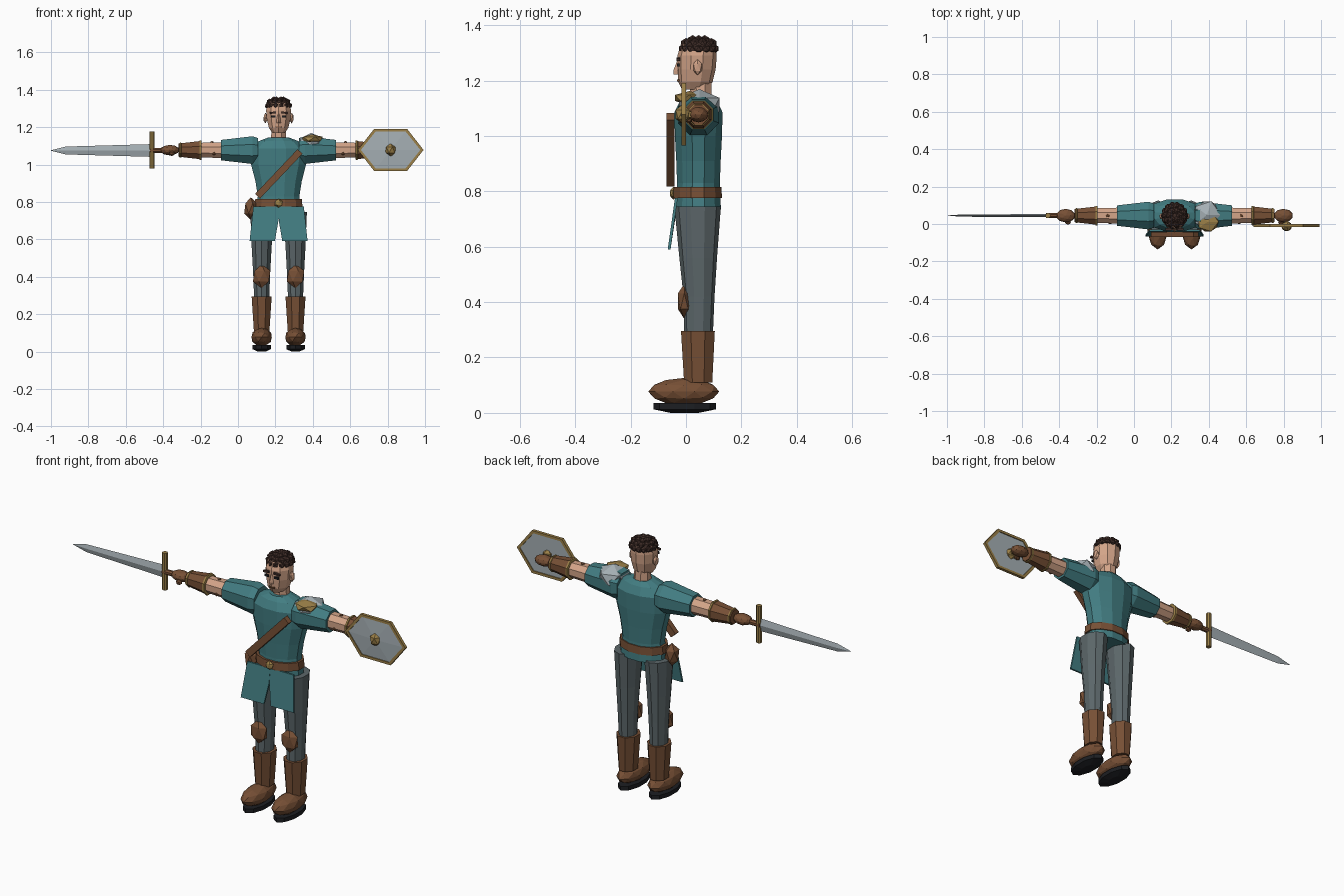
import bpy, bmesh, math
from mathutils import Vector, Matrix

if "Cube" in bpy.data.objects:
    bpy.data.objects.remove(bpy.data.objects["Cube"])

CX, CY, AZ = 0.217, 0.045, 1.077      # body centre line and arm height


def mat(name, r, g, b):
    m = bpy.data.materials.new(name)
    m.diffuse_color = (r, g, b, 1)
    m.use_nodes = True
    m.node_tree.nodes["Principled BSDF"].inputs["Base Color"].default_value = m.diffuse_color
    return m


TEAL = mat("teal cloth", .055, .205, .223)
PANTS = mat("grey trousers", .107, .136, .144)
LEATHER = mat("brown leather", .185, .08, .036)
SKIN = mat("skin", .66, .376, .25)
HAIR = mat("dark hair", .05, .026, .021)
GOLD = mat("old gold", .328, .215, .065)
STEEL = mat("steel", .376, .429, .456)
SOLE = mat("black sole", .012, .013, .016)


def finish(name, bm, m):
    bmesh.ops.recalc_face_normals(bm, faces=bm.faces)
    me = bpy.data.meshes.new(name)
    bm.to_mesh(me)
    bm.free()
    me.materials.append(m)
    ob = bpy.data.objects.new(name, me)
    bpy.context.collection.objects.link(ob)
    return ob


def loft(name, m, axis, rings, n=8, phase=0.5):
    """Rings of (position along axis, centre u, centre v, radius u, radius v)."""
    bm = bmesh.new()
    loops = []
    for t, cu, cv, ru, rv in rings:
        loop = []
        for i in range(n):
            a = 2 * math.pi * (i + phase) / n
            u, v = cu + ru * math.cos(a), cv + rv * math.sin(a)
            p = {'x': (t, u, v), 'y': (u, t, v), 'z': (u, v, t)}[axis]
            loop.append(bm.verts.new(p))
        loops.append(loop)
    for a, b in zip(loops, loops[1:]):
        for i in range(n):
            j = (i + 1) % n
            bm.faces.new((a[i], a[j], b[j], b[i]))
    bm.faces.new(loops[0])
    bm.faces.new(loops[-1])
    return finish(name, bm, m)


def ico(name, m, loc, scale, sub=1):
    bm = bmesh.new()
    bmesh.ops.create_icosphere(bm, subdivisions=sub, radius=1)
    bmesh.ops.transform(bm, matrix=Matrix.Translation(loc) @ Matrix.Diagonal((*scale, 1)), verts=bm.verts)
    return finish(name, bm, m)


def box(name, m, loc, size, rot_y=0.0):
    bm = bmesh.new()
    bmesh.ops.create_cube(bm, size=1)
    mx = Matrix.Translation(loc) @ Matrix.Rotation(rot_y, 4, 'Y') @ Matrix.Diagonal((*size, 1))
    bmesh.ops.transform(bm, matrix=mx, verts=bm.verts)
    return finish(name, bm, m)


def plate(name, m, outline, thick):
    """Flat panel from an outline of points, thickened along y."""
    bm = bmesh.new()
    f = bm.faces.new([bm.verts.new(p) for p in outline])
    ext = bmesh.ops.extrude_face_region(bm, geom=[f])
    for v in ext["geom"]:
        if isinstance(v, bmesh.types.BMVert):
            v.co.y += thick
    return finish(name, bm, m)


# Torso and belt
loft("tunic", TEAL, 'z', [(z, CX, CY, rx, ry) for z, rx, ry in (
    (.735, .128, .084), (.83, .115, .08), (.91, .128, .083), (1.0, .152, .088),
    (1.085, .155, .09), (1.125, .11, .07), (1.145, .055, .05))], 12)
loft("belt", LEATHER, 'z', [(.775, CX, .042, .132, .091), (.816, CX, .042, .129, .089)], 12)
ico("buckle", GOLD, (CX, -.045, .793), (.024, .014, .024))
ico("pouch", LEATHER, (.068, .02, .765), (.039, .04, .06))
box("chest_strap", LEATHER, (.218, -.056, .95), (.33, .028, .036), math.radians(-46.5))

# Head
loft("neck", SKIN, 'z', [(1.12, CX, .055, .045, .042), (1.2, CX, .052, .04, .042)], 8)
loft("head", SKIN, 'z', [(z, CX, y, rx, ry) for z, y, rx, ry in (
    (1.168, .03, .034, .045), (1.195, .034, .054, .062), (1.24, .038, .066, .069),
    (1.29, .04, .07, .071), (1.33, .045, .062, .064))], 10)
loft("nose", SKIN, 'z', [(1.222, CX, -.028, .012, .018), (1.235, CX, -.03, .011, .016),
                         (1.272, CX, -.026, .006, .006)], 4, 0)
box("mouth", LEATHER, (CX, -.028, 1.2), (.034, .008, .006))
for s, side in ((-1, "right"), (1, "left")):
    ico(side + "_ear", SKIN, (CX + s * .07, .042, 1.248), (.012, .018, .029))
    box(side + "_eye", SOLE, (CX + s * .029, -.0275, 1.256), (.023, .009, .011))
    box(side + "_brow", HAIR, (CX + s * .03, -.028, 1.277), (.034, .012, .01), s * .12)
# Curly hair: a dome with rings of curls
ico("hair_cap", HAIR, (CX, .046, 1.318), (.068, .068, .038), 2)
for k, (z, r, n) in enumerate(((1.315, .055, 14), (1.335, .047, 11), (1.346, .025, 6))):
    for i in range(n):
        a = 2 * math.pi * (i + .5 * k) / n
        ico("hair_curl", HAIR, (CX + r * math.cos(a), .046 + r * math.sin(a), z), (.02, .02, .018))

for s, side in ((-1, "right"), (1, "left")):
    # Skirt panel
    plate(side + "_tunic_panel", TEAL, [
        (CX + s * .135, -.04, .775), (CX + s * .155, -.066, .59), (CX + s * .02, -.066, .59),
        (CX + s * .001, -.049, .7), (CX, -.04, .775)], .01)
    # Leg
    lx = CX + s * .0905
    loft(side + "_leg", PANTS, 'z', [
        (.28, lx, .045, .042, .052), (.42, lx, .047, .048, .056),
        (.56, lx, .044, .056, .068), (.745, lx - s * .002, .042, .066, .084)], 10)
    ico(side + "_knee_pad", LEATHER, (lx, -.006, .403), (.052, .027, .064))
    loft(side + "_boot", LEATHER, 'z', [(.11, lx, .044, .045, .055), (.295, lx, .043, .058, .066)], 8)
    ico(side + "_foot", LEATHER, (lx, -.008, .077), (.057, .128, .049), 2)
    loft(side + "_sole", SOLE, 'z', [(0.0, lx, -.005, .022, .05), (.013, lx, -.005, .052, .113),
                                     (.035, lx, -.005, .052, .113)], 10)

    # Arm, measured outward from the centre line
    def arm(name, m, rings, n=8):
        loft(side + "_" + name, m, 'x', [(CX + s * d, CY, AZ, r, r) for d, r in rings], n)
    arm("sleeve", TEAL, ((.11, .07), (.14, .08), (.307, .059)))
    arm("forearm", SKIN, ((.29, .046), (.43, .042)))
    ico(side + "_elbow_stud", LEATHER, (CX + s * .357, CY, AZ + .042), (.01, .01, .007))
    ico(side + "_elbow_stud", LEATHER, (CX + s * .345, CY - .04, AZ - .02), (.01, .007, .01))
    arm("bracer", LEATHER, ((.415, .053), (.535, .038)))
    arm("bracer_ring", GOLD, ((.411, .051), (.413, .056), (.422, .056), (.424, .051)))
    arm("wrist_ring", GOLD, ((.519, .039), (.521, .043), (.528, .043), (.53, .039)))
    ico(side + "_glove", LEATHER, (CX + s * .582, CY, AZ), (.052, .036, .028), 2)
    ico(side + "_thumb", LEATHER, (CX + s * .57, CY - .035, AZ - .018), (.018, .014, .014))

# Sword
loft("sword_grip", LEATHER, 'x', [(-.47, CY, 1.075, .014, .014), (-.34, CY, 1.075, .014, .014)], 8)
loft("sword_guard", GOLD, 'z', [(.98, -.46, CY, .014, .014), (1.176, -.46, CY, .014, .014)], 8)
loft("sword_blade", STEEL, 'x', [(-1.0, CY, 1.075, .0005, .001), (-.92, CY, 1.075, .006, .021),
                                 (-.46, CY, 1.075, .008, .034)], 4, 0)

# Shield
SX, SZ = .816, 1.078
loft("shield_face", STEEL, 'y', [(-.018, SX, SZ, .01, .008), (-.011, SX, SZ, .166, .122),
                                 (-.005, SX, SZ, .166, .122)], 6, 0)
bm = bmesh.new()
rim = []
for i in range(6):
    a = i * math.pi / 3
    c, sn = math.cos(a), math.sin(a)
    rim.append([bm.verts.new((SX + rx * c, y, SZ + rz * sn)) for rx, rz, y in (
        (.176, .13, -.016), (.176, .13, 0), (.159, .115, 0), (.159, .115, -.016))])
for i in range(6):
    for k in range(4):
        a, b = rim[i], rim[(i + 1) % 6]
        bm.faces.new((a[k], a[(k + 1) % 4], b[(k + 1) % 4], b[k]))
finish("shield_rim", bm, GOLD)
ico("shield_boss", GOLD, (SX, -.012, SZ), (.032, .03, .036))
box("shield_handle", GOLD, (SX, .012, SZ), (.022, .03, .022))

# Shoulder armour
ico("shoulder_plate", STEEL, (.39, .048, 1.112), (.084, .086, .057))
ico("shoulder_plate_trim", GOLD, (.395, .012, 1.137), (.064, .06, .025))
